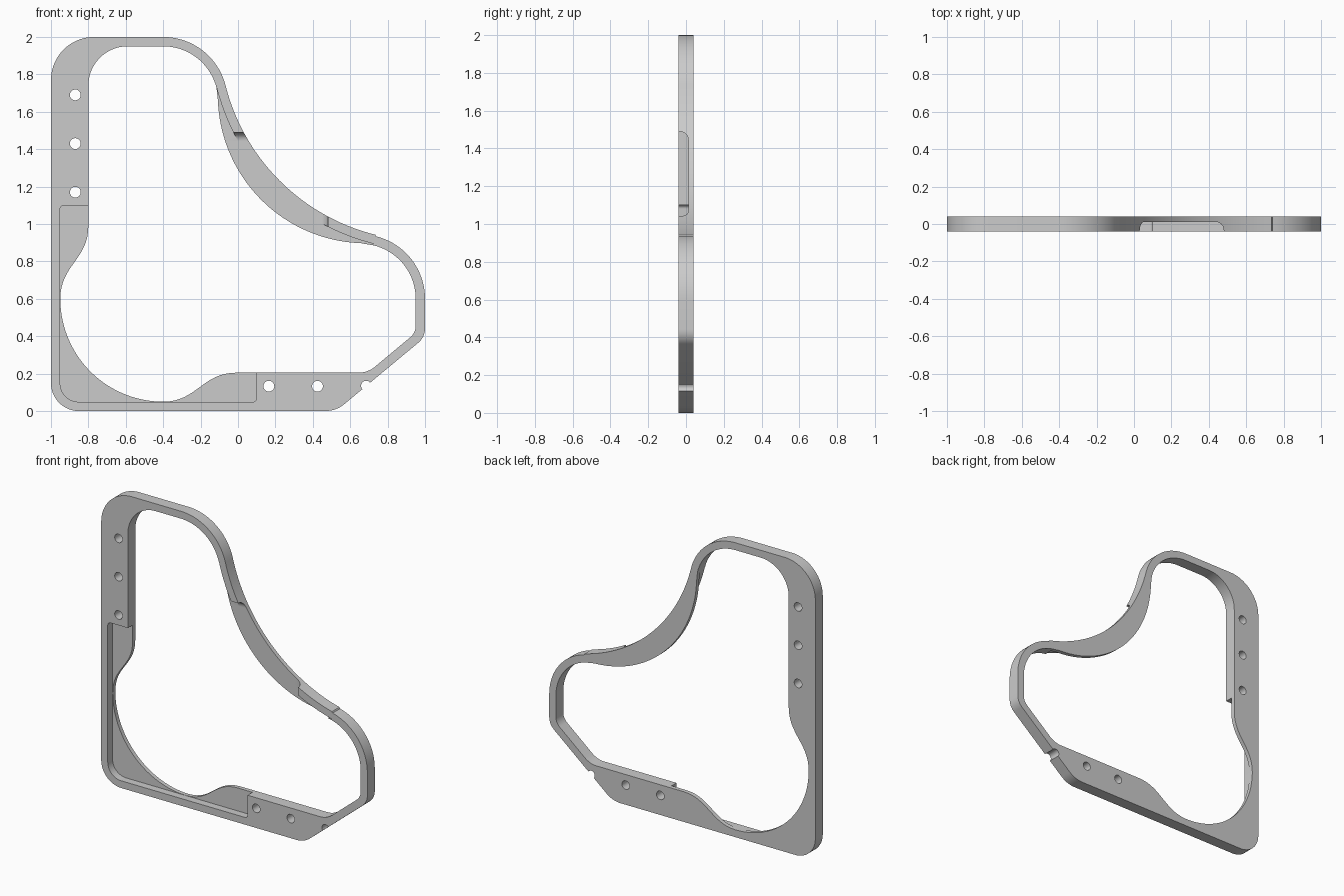
import bpy, bmesh
from math import sin, cos, tan, radians
from mathutils import Vector

cube = bpy.data.objects.get("Cube")
if cube:
    bpy.data.objects.remove(cube)

HALF = 0.04      # half thickness of the frame
FLOOR = 0.012    # depth position of the pocket floors

grey = bpy.data.materials.new("light_grey")
grey.use_nodes = True
grey.diffuse_color = (0.6, 0.6, 0.6, 1)
grey.node_tree.nodes["Principled BSDF"].inputs["Base Color"].default_value = (0.6, 0.6, 0.6, 1)


def arc(cx, cz, r, start, end, steps=20):
    angles = [radians(start + (end - start) * i / steps) for i in range(steps + 1)]
    return [(cx + r * cos(a), cz + r * sin(a)) for a in angles]


def corner(before, at, after, r, steps=8):
    """Fillet of radius r at a polygon corner."""
    b, p, a = Vector(before), Vector(at), Vector(after)
    u, v = (b - p).normalized(), (a - p).normalized()
    half = u.angle(v) / 2
    centre = p + (u + v).normalized() * (r / sin(half))
    first = p + u * (r / tan(half)) - centre
    last = p + v * (r / tan(half)) - centre
    turn = first.angle_signed(last)
    pts = []
    for i in range(steps + 1):
        t = -turn * i / steps
        pts.append((centre.x + first.x * cos(t) - first.y * sin(t),
                    centre.y + first.x * sin(t) + first.y * cos(t)))
    return pts


def bezier(a, b, c, d, steps=16):
    a, b, c, d = map(Vector, (a, b, c, d))
    pts = []
    for i in range(steps + 1):
        t = i / steps
        s = 1 - t
        pts.append(tuple(a * s**3 + b * 3 * s * s * t + c * 3 * s * t * t + d * t**3))
    return pts


def prism(name, outline, y0, y1):
    """Extrude an x-z outline along y."""
    pts = []
    for p in outline:
        if not pts or (Vector(p) - Vector(pts[-1])).length > 1e-4:
            pts.append(p)
    if (Vector(pts[0]) - Vector(pts[-1])).length < 1e-4:
        pts.pop()
    bm = bmesh.new()
    face = bm.faces.new([bm.verts.new((x, y0, z)) for x, z in pts])
    new = bmesh.ops.extrude_face_region(bm, geom=[face])["geom"]
    moved = [g for g in new if isinstance(g, bmesh.types.BMVert)]
    bmesh.ops.translate(bm, verts=moved, vec=(0, y1 - y0, 0))
    bmesh.ops.recalc_face_normals(bm, faces=bm.faces)
    mesh = bpy.data.meshes.new(name)
    bm.to_mesh(mesh)
    bm.free()
    obj = bpy.data.objects.new(name, mesh)
    bpy.context.collection.objects.link(obj)
    return obj


def activate(obj):
    bpy.ops.object.select_all(action="DESELECT")
    obj.select_set(True)
    bpy.context.view_layer.objects.active = obj


def cut(target, cutter):
    cutter.hide_render = True
    mod = target.modifiers.new("cut", "BOOLEAN")
    mod.operation, mod.solver, mod.object = "DIFFERENCE", "EXACT", cutter
    activate(target)
    bpy.ops.object.modifier_apply(modifier=mod.name)
    bpy.data.objects.remove(cutter)


# Outer silhouette, anticlockwise from the bottom left
toe, heel = (0.524, 0), (1, 0.395)
outer = (arc(-0.85, 0.15, 0.15, 180, 270)
         + corner((0, 0), toe, heel, 0.16)
         + corner(toe, heel, (1, 1), 0.1)
         + arc(0.656, 0.6, 0.344, 0, 76)
         + arc(1, 2.01, 1.1, 256, 194, 40)
         + arc(-0.4, 1.656, 0.344, 14, 90)
         + arc(-0.77, 1.77, 0.23, 90, 180))
frame = prism("frame", outer, -HALF, HALF)
frame.data.materials.append(grey)

# Through opening with a round bay and a crescent web
knee, hip = (0.694, 0.205), (0.95, 0.4185)
opening = (arc(-0.4, 0.6, 0.55, 180, 270, 40)
           + bezier((-0.4, 0.05), (-0.22, 0.05), (-0.19, 0.205), (-0.01, 0.205))
           + corner((0, 0.205), knee, hip, 0.14)
           + corner(knee, hip, (0.95, 1), 0.08)
           + arc(0.656, 0.6, 0.294, 0, 76)
           + arc(0.685, 1.69, 0.793, 268, 182, 40)
           + arc(-0.4, 1.656, 0.294, 14, 90)
           + arc(-0.59, 1.74, 0.21, 90, 180)
           + bezier((-0.8, 0.99), (-0.8, 0.81), (-0.95, 0.78), (-0.95, 0.6)))
cut(frame, prism("opening_cutter", opening, -1, 1))

# Corner pocket in the front
left, low, right, top = -0.951, 0.049, 0.1, 1.1
pocket = (arc(left + 0.1, low + 0.1, 0.1, 180, 270)
          + arc(right - 0.02, low + 0.02, 0.02, 270, 360, 6)
          + [(right, top)]
          + arc(left + 0.02, top - 0.02, 0.02, 90, 180, 6))
cut(frame, prism("corner_pocket_cutter", pocket, -1, FLOOR))

# Crescent pocket behind the concave rim
crescent = arc(1, 2.01, 1.149, 194, 256.5, 40) + [(-0.2, 0.8)]
cut(frame, prism("crescent_pocket_cutter", crescent, -1, FLOOR))

# Gap in the concave rim, with filleted ends
gap = prism("rim_gap_cutter", [(-0.5, 0.7), (0.48, 0.7), (0.48, 1.49), (-0.5, 1.49)], -1, FLOOR)
bevel = gap.modifiers.new("fillet", "BEVEL")
bevel.width, bevel.segments = 0.045, 6
activate(gap)
bpy.ops.object.modifier_apply(modifier=bevel.name)
cut(frame, gap)

# Screw holes and the edge notch
holes = [(-0.87, z) for z in (1.17, 1.43, 1.69)] + [(x, 0.133) for x in (0.165, 0.425)]
for x, z in holes:
    cut(frame, prism("hole_cutter", arc(x, z, 0.029, 0, 360, 24), -1, 1))
cut(frame, prism("notch_cutter", arc(0.685, 0.135, 0.027, 0, 360, 24), -1, 1))

activate(frame)
bpy.ops.object.shade_smooth_by_angle(angle=radians(30))
